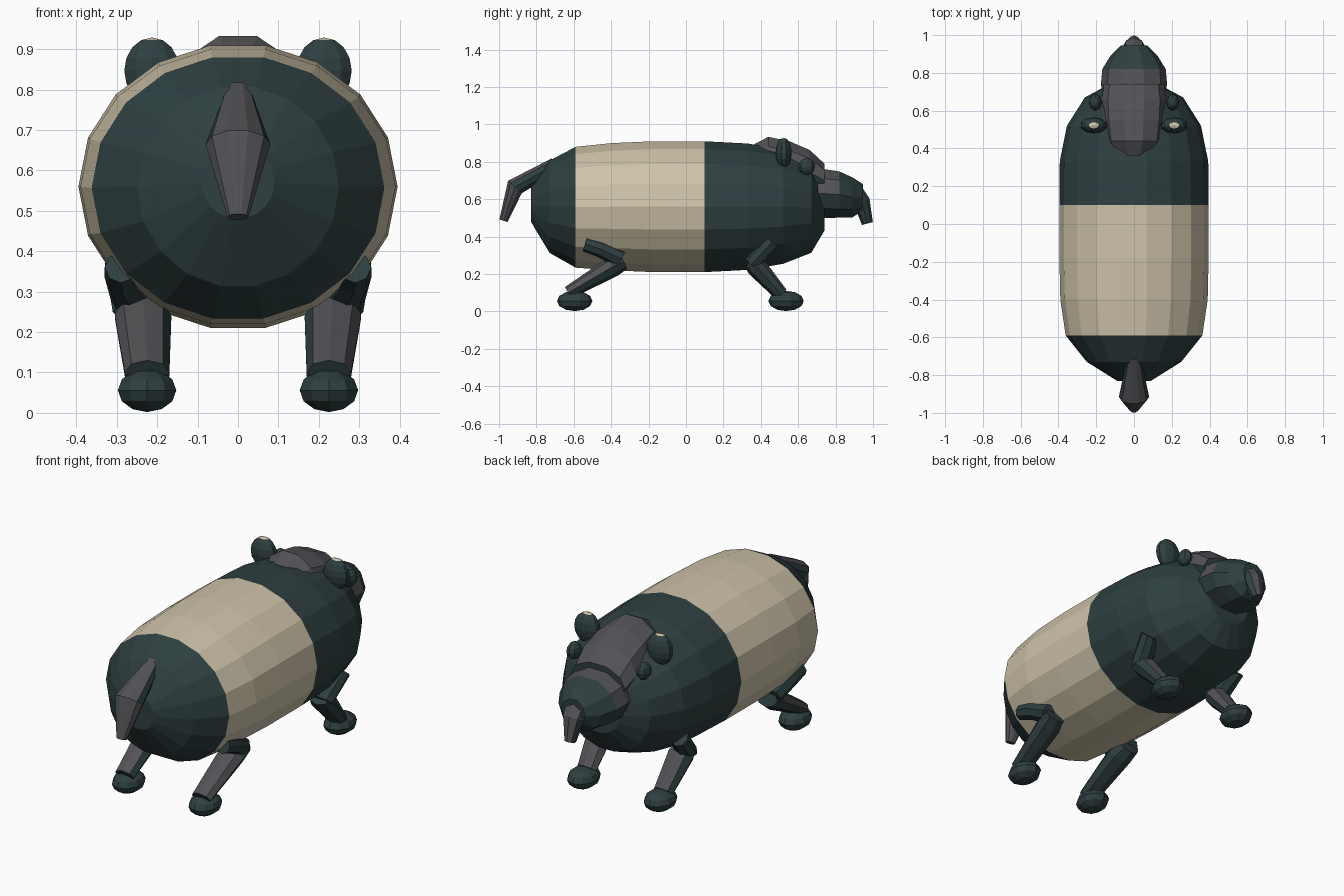
import bpy, bmesh, math
from mathutils import Vector

cube = bpy.data.objects.get("Cube")
if cube:
    bpy.data.objects.remove(cube, do_unlink=True)


def material(name, rgb):
    m = bpy.data.materials.new(name)
    m.use_nodes = True
    m.diffuse_color = (*rgb, 1)
    bsdf = next(n for n in m.node_tree.nodes if n.type == 'BSDF_PRINCIPLED')
    bsdf.inputs["Base Color"].default_value = (*rgb, 1)
    bsdf.inputs["Roughness"].default_value = 0.9
    return m


MATS = [material("dark_hide", (0.028, 0.05, 0.052)),
        material("cream_hide", (0.62, 0.55, 0.40)),
        material("grey_hide", (0.085, 0.085, 0.095))]
DARK, CREAM, GREY = range(3)


def finish(name, bm, rule):
    """Colour the faces by rule(centre, normal) and make the object."""
    bmesh.ops.recalc_face_normals(bm, faces=bm.faces)
    bm.normal_update()
    for f in bm.faces:
        f.material_index = rule(f.calc_center_median(), f.normal)
    me = bpy.data.meshes.new(name)
    bm.to_mesh(me)
    bm.free()
    for m in MATS:
        me.materials.append(m)
    ob = bpy.data.objects.new(name, me)
    bpy.context.collection.objects.link(ob)
    return ob


def all_dark(c, n):
    return DARK


def tube(name, rings, sides, rule=all_dark, straight=False):
    """Loft elliptical rings given as (x, y, z, half width, half depth)."""
    bm = bmesh.new()
    pts = [Vector(r[:3]) for r in rings]
    loops = []
    for i, (p, r) in enumerate(zip(pts, rings)):
        t = pts[min(i + 1, len(pts) - 1)] - pts[max(i - 1, 0)]
        t.x = 0
        if straight:
            t = Vector((0, 1, 0))
        side = Vector((1, 0, 0))
        up = side.cross(t.normalized())
        angles = [math.tau * k / sides for k in range(sides)]
        loops.append([bm.verts.new(p + side * r[3] * math.cos(a) + up * r[4] * math.sin(a))
                      for a in angles])
    for a, b in zip(loops, loops[1:]):
        for k in range(sides):
            j = (k + 1) % sides
            bm.faces.new((a[k], a[j], b[j], b[k]))
    bm.faces.new(loops[0])
    bm.faces.new(loops[-1])
    return finish(name, bm, rule)


def ball(name, centre, size, segs=8, rings=6, rule=all_dark):
    bm = bmesh.new()
    bmesh.ops.create_uvsphere(bm, u_segments=segs, v_segments=rings, radius=1)
    bmesh.ops.scale(bm, vec=size, verts=bm.verts)
    bmesh.ops.translate(bm, vec=centre, verts=bm.verts)
    return finish(name, bm, rule)


# Barrel body with a cream saddle band
tube("body", [(0, -0.83, 0.57, 0.09, 0.09), (0, -0.73, 0.56, 0.25, 0.25),
              (0, -0.59, 0.557, 0.362, 0.328), (0, -0.4, 0.56, 0.39, 0.345),
              (0, -0.18, 0.56, 0.395, 0.355), (0, 0.1, 0.56, 0.395, 0.355),
              (0, 0.33, 0.56, 0.393, 0.343), (0, 0.52, 0.56, 0.355, 0.31),
              (0, 0.67, 0.555, 0.26, 0.245), (0, 0.74, 0.55, 0.13, 0.12)],
     18, lambda c, n: CREAM if -0.59 < c.y < 0.1 else DARK, straight=True)

# Raised crown of the head, grey on top
tube("head_crown", [(0, 0.35, 0.81, 0.09, 0.08), (0, 0.44, 0.80, 0.15, 0.14),
                    (0, 0.55, 0.78, 0.165, 0.138), (0, 0.66, 0.745, 0.17, 0.125),
                    (0, 0.74, 0.70, 0.16, 0.095)],
     10, lambda c, n: GREY if n.z > 0.2 else DARK, straight=True)

# Snout and drooping trunk
tube("snout", [(0, 0.66, 0.63, 0.16, 0.12), (0, 0.74, 0.63, 0.175, 0.137),
               (0, 0.82, 0.625, 0.168, 0.13), (0, 0.89, 0.61, 0.125, 0.112),
               (0, 0.945, 0.61, 0.07, 0.075)],
     10, lambda c, n: GREY if c.y < 0.82 and n.z > 0.3 else DARK, straight=True)
tube("trunk", [(0, 0.89, 0.65, 0.07, 0.05), (0, 0.94, 0.585, 0.06, 0.045),
               (0, 0.97, 0.47, 0.028, 0.03)],
     8, lambda c, n: GREY if n.y > 0.6 else DARK)

# Tail bending down at the tip
tube("tail", [(0, -0.70, 0.785, 0.035, 0.04), (0, -0.915, 0.665, 0.08, 0.052),
              (0, -0.976, 0.485, 0.026, 0.024)],
     10, lambda c, n: GREY if c.y < -0.9 or n.z > 0.45 else DARK)


def shin_rule(direction):
    return lambda c, n: GREY if n.y * direction > 0.3 and n.z > 0.3 else DARK


for label, s in (("left", 1), ("right", -1)):
    # Ears with cream tips, and eyes
    ball(label + "_ear", (s * 0.213, 0.522, 0.847), (0.072, 0.043, 0.082), 10, 8,
         lambda c, n: CREAM if c.z > 0.92 else DARK)
    ball(label + "_eye", (s * 0.205, 0.645, 0.775), (0.034, 0.045, 0.045))

    # Front leg
    tube(label + "_front_thigh", [(s * 0.285, 0.46, 0.37, 0.045, 0.045),
                                  (s * 0.245, 0.35, 0.25, 0.065, 0.045)], 8)
    tube(label + "_front_shin", [(s * 0.24, 0.345, 0.27, 0.06, 0.045),
                                 (s * 0.235, 0.38, 0.235, 0.07, 0.055),
                                 (s * 0.225, 0.51, 0.09, 0.055, 0.038)],
         8, shin_rule(1))
    ball(label + "_front_foot", (s * 0.225, 0.535, 0.056), (0.076, 0.095, 0.054), 10)

    # Hind leg
    tube(label + "_hind_thigh", [(s * 0.29, -0.54, 0.36, 0.04, 0.04),
                                 (s * 0.285, -0.46, 0.335, 0.045, 0.045),
                                 (s * 0.25, -0.345, 0.28, 0.065, 0.05)], 8)
    tube(label + "_hind_shin", [(s * 0.245, -0.33, 0.265, 0.06, 0.04),
                                (s * 0.235, -0.39, 0.24, 0.07, 0.055),
                                (s * 0.225, -0.63, 0.10, 0.055, 0.035)],
         8, shin_rule(-1))
    ball(label + "_hind_foot", (s * 0.225, -0.595, 0.056), (0.076, 0.095, 0.054), 10)
